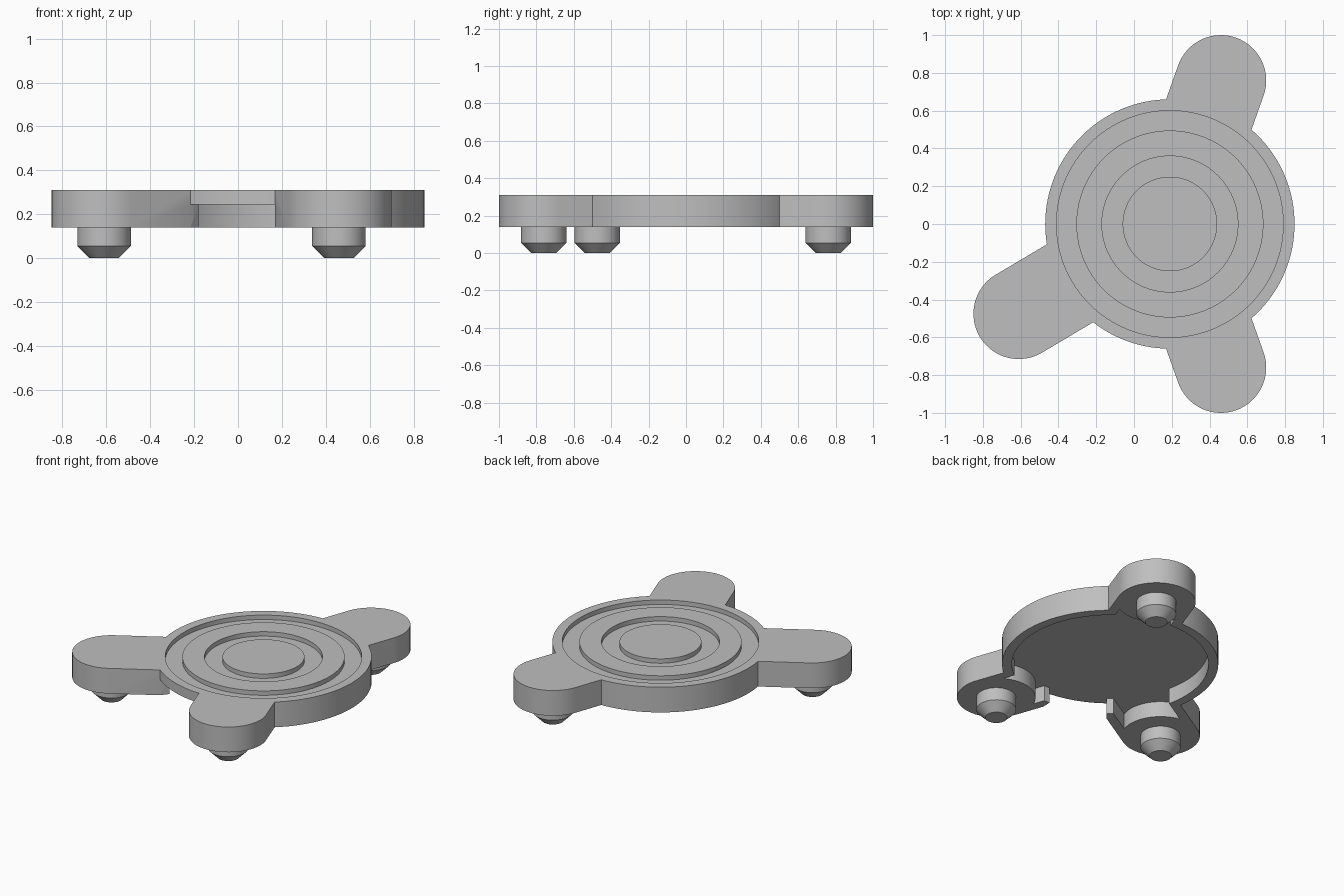
import bpy, bmesh, math
from mathutils import Vector

if "Cube" in bpy.data.objects:
    bpy.data.objects.remove(bpy.data.objects["Cube"], do_unlink=True)

HUB = Vector((0.19, 0.0))
PIN_CENTRES = [Vector((0.46, 0.76)), Vector((0.46, -0.76)), Vector((-0.61, -0.475))]
BOTTOM, CEILING, GROOVE, TOP = 0.14, 0.245, 0.28, 0.31
HUB_R, INNER_R, ARM_R, WALL = 0.66, 0.60, 0.24, 0.06

grey = bpy.data.materials.new("plain_grey")
grey.use_nodes = True
colour = (0.52, 0.52, 0.52, 1)
grey.diffuse_color = colour
grey.node_tree.nodes["Principled BSDF"].inputs["Base Color"].default_value = colour


def finish(name, bm):
    bmesh.ops.remove_doubles(bm, verts=bm.verts, dist=1e-5)
    bmesh.ops.recalc_face_normals(bm, faces=bm.faces)
    mesh = bpy.data.meshes.new(name)
    bm.to_mesh(mesh)
    bm.free()
    mesh.materials.append(grey)
    obj = bpy.data.objects.new(name, mesh)
    bpy.context.collection.objects.link(obj)
    return obj


def lathe(name, profile, centre, steps):
    """Revolve a profile of (radius, z) that starts and ends on the axis."""
    bm = bmesh.new()
    rings = []
    for i in range(steps):
        a = math.tau * i / steps
        rings.append([bm.verts.new((centre.x + r * math.cos(a), centre.y + r * math.sin(a), z))
                      for r, z in profile])
    for i in range(steps):
        here, there = rings[i], rings[(i + 1) % steps]
        for j in range(len(profile) - 1):
            bm.faces.new((here[j], there[j], there[j + 1], here[j + 1]))
    return finish(name, bm)


def prism(name, outline, z0, z1):
    bm = bmesh.new()
    face = bm.faces.new([bm.verts.new((p.x, p.y, z0)) for p in outline])
    new = bmesh.ops.extrude_face_region(bm, geom=[face])["geom"]
    bmesh.ops.translate(bm, vec=(0, 0, z1 - z0),
                        verts=[v for v in new if isinstance(v, bmesh.types.BMVert)])
    return finish(name, bm)


def arc(centre, radius, start, end, steps):
    return [centre + radius * Vector((math.cos(a), math.sin(a)))
            for a in (start + (end - start) * i / steps for i in range(steps + 1))]


def combine(target, tool, operation):
    mod = target.modifiers.new(operation.lower(), "BOOLEAN")
    mod.object, mod.operation, mod.solver = tool, operation, "EXACT"
    bpy.context.view_layer.objects.active = target
    bpy.ops.object.modifier_apply(modifier=mod.name)
    bpy.data.objects.remove(tool, do_unlink=True)


def smooth(obj):
    bpy.ops.object.select_all(action="DESELECT")
    obj.select_set(True)
    bpy.context.view_layer.objects.active = obj
    bpy.ops.object.shade_smooth_by_angle(angle=math.radians(25))


# Round cover with two ring grooves on top and a hollow underside
cover = lathe("cover", [
    (0, CEILING), (INNER_R, CEILING), (INNER_R, BOTTOM), (HUB_R, BOTTOM), (HUB_R, TOP),
    (INNER_R, TOP), (INNER_R, GROOVE), (0.495, GROOVE), (0.495, TOP),
    (0.36, TOP), (0.36, GROOVE), (0.25, GROOVE), (0.25, TOP), (0, TOP)], HUB, 128)

# Round-ended arms
for pin in PIN_CENTRES:
    axis = (pin - HUB).normalized()
    side = Vector((-axis.y, axis.x))
    heading = math.atan2(axis.y, axis.x)
    root = HUB + axis * 0.61
    tip = arc(pin, ARM_R, heading - math.pi / 2, heading + math.pi / 2, 32)
    arm = prism("arm", [root - side * ARM_R] + tip + [root + side * ARM_R], BOTTOM, TOP)
    combine(cover, arm, "UNION")

# Hollows that leave a thin wall along each arm
for pin in PIN_CENTRES:
    axis = (pin - HUB).normalized()
    side = Vector((-axis.y, axis.x)) * (ARM_R - WALL)
    start = HUB + axis * 0.42
    hollow = prism("hollow", [start - side, pin - side, pin + side, start + side], 0.1, CEILING)
    combine(cover, hollow, "DIFFERENCE")

# Opening in the rim between the front arm and the side arm
spread = math.asin(ARM_R / HUB_R)
side_dir, front_dir = PIN_CENTRES[2] - HUB, PIN_CENTRES[1] - HUB
a0 = math.atan2(side_dir.y, side_dir.x) + spread
a1 = math.atan2(front_dir.y, front_dir.x) - spread
opening = prism("opening", arc(HUB, 0.5, a0, a1, 12) + arc(HUB, 0.75, a1, a0, 12), 0.1, CEILING)
combine(cover, opening, "DIFFERENCE")

# Solid round bosses above the pins
for pin in PIN_CENTRES:
    boss = prism("boss", arc(pin, ARM_R - 0.001, 0, math.tau, 64)[:-1], BOTTOM, 0.26)
    combine(cover, boss, "UNION")
smooth(cover)

# Tapered locating pins
for label, pin in zip(("back", "front", "side"), PIN_CENTRES):
    smooth(lathe(label + "_pin", [(0, 0), (0.067, 0), (0.122, 0.055), (0.122, 0.15), (0, 0.15)],
                 pin, 48))
